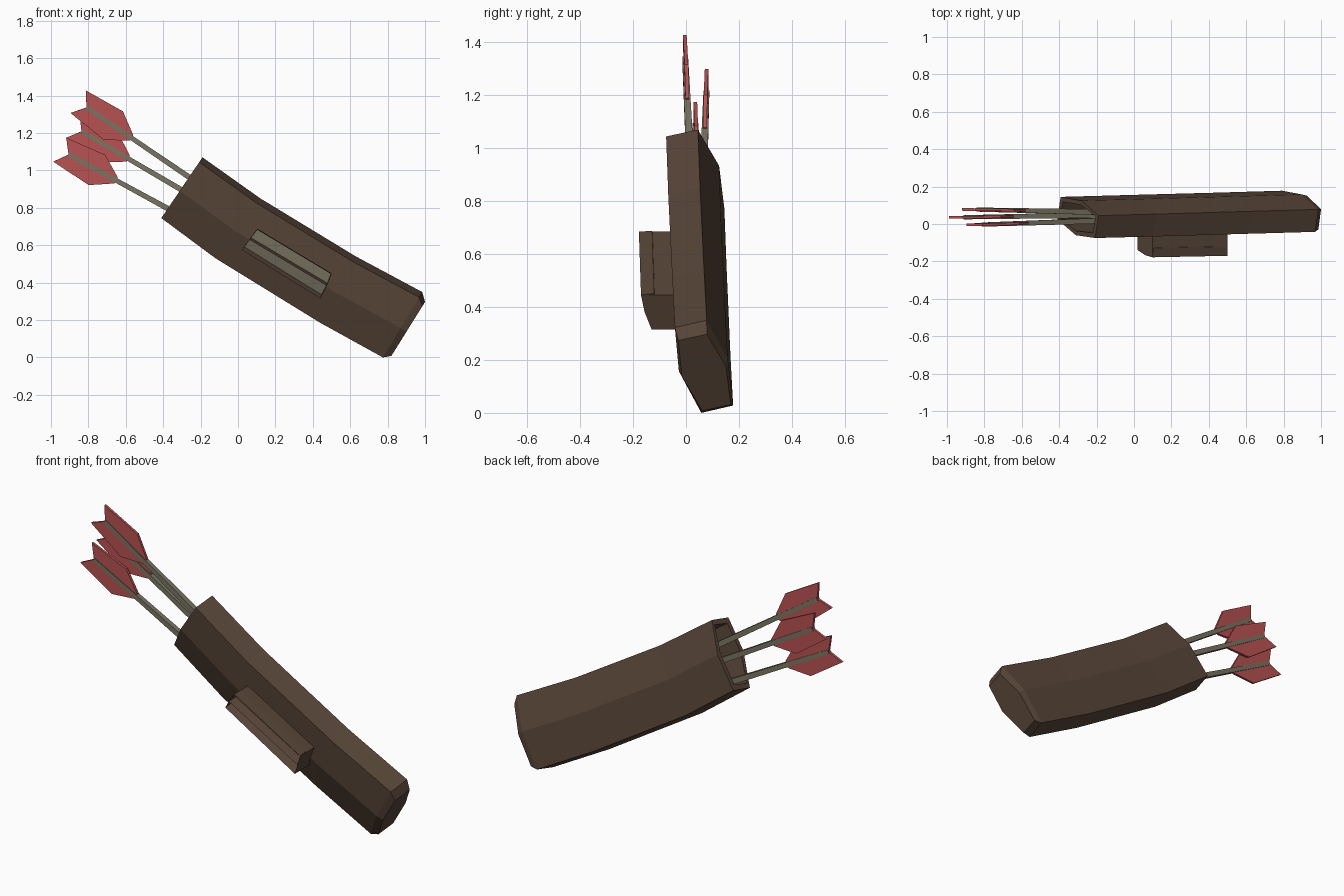
import bpy, bmesh
from mathutils import Vector

if "Cube" in bpy.data.objects:
    bpy.data.objects.remove(bpy.data.objects["Cube"])


def material(name, rgb):
    m = bpy.data.materials.new(name)
    m.diffuse_color = (*rgb, 1)
    m.use_nodes = True
    m.node_tree.nodes["Principled BSDF"].inputs["Base Color"].default_value = m.diffuse_color
    return m


LEATHER = material("brown leather", (0.098, 0.061, 0.040))
WOOD = material("grey wood", (0.195, 0.180, 0.125))
RED = material("red feather", (0.48, 0.085, 0.085))


def finish(bm, name, *mats):
    bmesh.ops.recalc_face_normals(bm, faces=bm.faces)
    me = bpy.data.meshes.new(name)
    bm.to_mesh(me)
    bm.free()
    for m in mats:
        me.materials.append(m)
    ob = bpy.data.objects.new(name, me)
    bpy.context.collection.objects.link(ob)
    return ob


def loft(bm, rings):
    """Skin a list of vertex rings with quads."""
    for a, b in zip(rings, rings[1:]):
        n = len(a)
        for i in range(n):
            bm.faces.new((a[i], a[(i + 1) % n], b[(i + 1) % n], b[i]))


# Quiver: skewed hexagon section (t across the width, y depth) swept along stations
SECTION = [(0.08, -0.11), (0.0, 0.01), (0.42, 0.09), (0.92, 0.11), (1.0, -0.01), (0.55, -0.095)]


def hex_ring(bm, upper, lower, y, scale=1.0, inset=0.0):
    ring = []
    for t, d in SECTION:
        t = inset + t * (1 - 2 * inset)
        ring.append(bm.verts.new((upper[0] + (lower[0] - upper[0]) * t, y + d * scale,
                                  upper[1] + (lower[1] - upper[1]) * t)))
    return ring


bm = bmesh.new()
rings = [
    hex_ring(bm, (0.14, 0.84), (-0.10, 0.52), 0.042, 0.72, 0.07),     # inner floor
    hex_ring(bm, (-0.19, 1.07), (-0.41, 0.745), 0.035, 0.75, 0.07),   # inner rim
    hex_ring(bm, (-0.19, 1.07), (-0.41, 0.745), 0.035),               # outer rim
    hex_ring(bm, (0.12, 0.85), (-0.12, 0.53), 0.043),
    hex_ring(bm, (0.63, 0.54), (0.44, 0.185), 0.058),
    hex_ring(bm, (0.985, 0.35), (0.775, 0.0), 0.068),
    hex_ring(bm, (1.0, 0.297), (0.82, 0.008), 0.07, 0.9),             # bottom bevel
]
loft(bm, rings)
bm.faces.new(rings[0])
bm.faces.new(rings[-1])
finish(bm, "quiver_body", LEATHER)

# Front loop block: folded front with two slots showing grey inside
bm = bmesh.new()
ends = [
    [(0.10, 0.0, 0.685), (0.10, -0.178, 0.685), (0.06, -0.167, 0.63), (0.02, -0.14, 0.575), (0.02, 0.0, 0.575)],
    [(0.50, 0.0, 0.445), (0.50, -0.170, 0.445), (0.475, -0.157, 0.383), (0.44, -0.13, 0.315), (0.44, 0.0, 0.315)],
]
rings = [[bm.verts.new(p) for p in e] for e in ends]
loft(bm, rings)
for r in rings:
    bm.faces.new(r)
bmesh.ops.recalc_face_normals(bm, faces=bm.faces)
front = [f for f in bm.faces if f.normal.y < -0.6]
bmesh.ops.inset_individual(bm, faces=front, thickness=0.006, depth=-0.05)
for f in front:
    f.material_index = 1
finish(bm, "front_loop", LEATHER, WOOD)

# Arrows: square shaft plus a flat pair of vanes
VANE = [(0.0, 0.0), (-0.054, 0.073), (0.173, 0.092), (0.29, 0.018), (0.29, 0.0)]


def arrow(name, nock, entry):
    nock, entry = Vector(nock), Vector(entry)
    along = (entry - nock).normalized()
    side = along.cross(Vector((0, 1, 0))).normalized()
    out = side.cross(along).normalized()

    bm = bmesh.new()
    rings = []
    for p, r in ((nock, 0.011), (entry + along * 0.28, 0.016)):
        rings.append([bm.verts.new(p + side * r * a + out * r * b)
                      for a, b in ((1, 1), (-1, 1), (-1, -1), (1, -1))])
    loft(bm, rings)
    for r in rings:
        bm.faces.new(r)
    finish(bm, name + "_shaft", WOOD)

    bm = bmesh.new()
    for s in (1, -1):
        rings = [[bm.verts.new(nock + along * a + side * s * w + out * o) for a, w in VANE]
                 for o in (-0.007, 0.007)]
        loft(bm, rings)
        for r in rings:
            bm.faces.new(r)
    finish(bm, name + "_feathers", RED)


arrow("upper_arrow", (-0.81, -0.003, 1.337), (-0.26, 0.015, 0.963))
arrow("middle_arrow", (-0.837, 0.077, 1.209), (-0.30, 0.066, 0.895))
arrow("lower_arrow", (-0.906, 0.036, 1.085), (-0.377, 0.045, 0.797))
